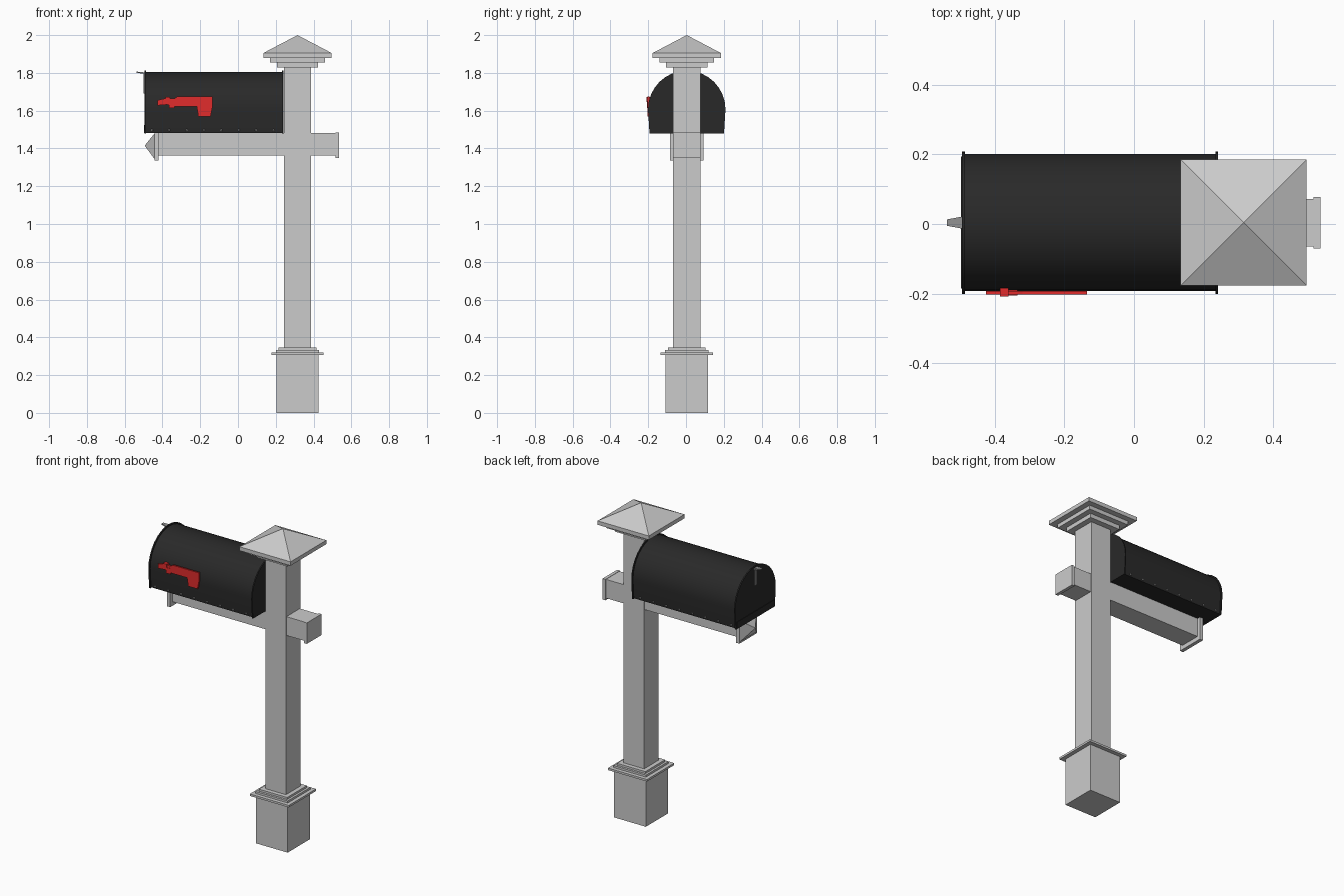
import bpy, bmesh, math
from mathutils import Matrix, Vector

if "Cube" in bpy.data.objects:
    bpy.data.objects.remove(bpy.data.objects["Cube"])

PX, CY = 0.315, 0.004   # post centre


def material(name, rgb):
    m = bpy.data.materials.new(name)
    m.diffuse_color = (*rgb, 1)
    m.use_nodes = True
    m.node_tree.nodes["Principled BSDF"].inputs["Base Color"].default_value = m.diffuse_color
    return m


BLACK = material("black_metal", (0.022, 0.022, 0.022))
RED = material("red_paint", (0.75, 0.025, 0.025))
STEEL = material("steel", (0.3, 0.3, 0.3))


def finish(name, bm, mat=None, smooth=False):
    bmesh.ops.recalc_face_normals(bm, faces=bm.faces)
    me = bpy.data.meshes.new(name)
    bm.to_mesh(me)
    bm.free()
    ob = bpy.data.objects.new(name, me)
    bpy.context.collection.objects.link(ob)
    if mat:
        me.materials.append(mat)
    if smooth:
        bpy.ops.object.select_all(action='DESELECT')
        ob.select_set(True)
        bpy.context.view_layer.objects.active = ob
        bpy.ops.object.shade_smooth_by_angle(angle=math.radians(30))
    return ob


def box(name, x, y, z, mat=None):
    bm = bmesh.new()
    size = [b - a for a, b in (x, y, z)]
    mid = [(a + b) / 2 for a, b in (x, y, z)]
    bmesh.ops.create_cube(bm, size=1, matrix=Matrix.Translation(mid) @ Matrix.Diagonal((*size, 1)))
    return finish(name, bm, mat)


def slab(name, half, z0, z1):
    return box(name, (PX - half, PX + half), (CY - half, CY + half), (z0, z1))


def pyramid(name, base, tip):
    bm = bmesh.new()
    vs = [bm.verts.new(p) for p in base]
    top = bm.verts.new(tip)
    bm.faces.new(vs)
    for i in range(4):
        bm.faces.new((vs[i], vs[(i + 1) % 4], top))
    return finish(name, bm)


def prism(name, points, offset, mat, smooth=False):
    bm = bmesh.new()
    face = bm.faces.new([bm.verts.new(p) for p in points])
    out = bmesh.ops.extrude_face_region(bm, geom=[face])
    moved = [v for v in out["geom"] if isinstance(v, bmesh.types.BMVert)]
    bmesh.ops.translate(bm, verts=moved, vec=Vector(offset))
    return finish(name, bm, mat, smooth)


# Post, base and stepped trims
slab("post", 0.0725, 0.3, 1.84)
slab("base", 0.112, 0, 0.31)
for i, (half, z0, z1) in enumerate([(0.138, 0.306, 0.319), (0.114, 0.319, 0.332), (0.1, 0.332, 0.345)]):
    slab(f"base_trim_{i + 1}", half, z0, z1)
for i, (half, z0, z1) in enumerate([(0.109, 1.828, 1.855), (0.145, 1.855, 1.88), (0.181, 1.88, 1.905)]):
    slab(f"cap_step_{i + 1}", half, z0, z1)
h = 0.181
pyramid("cap_roof", [(PX + sx * h, CY + sy * h, 1.905) for sx, sy in ((-1, -1), (1, -1), (1, 1), (-1, 1))],
        (PX, CY, 2.0))

# Support arm with end plates and pointed tip
box("support_arm", (-0.425, 0.52), (CY - 0.068, CY + 0.068), (1.362, 1.482))
box("rear_end_plate", (0.516, 0.536), (CY - 0.074, CY + 0.074), (1.35, 1.484))
box("front_end_plate", (-0.443, -0.42), (CY - 0.089, CY + 0.089), (1.335, 1.482))
pyramid("arm_tip", [(-0.443, CY + sy * 0.082, z) for sy, z in ((-1, 1.345), (1, 1.345), (1, 1.478), (-1, 1.478))],
        (-0.494, CY, 1.415))


# Arched mailbox shell with raised rims
def arch(x, grow=0.0):
    r = 0.197 + grow
    pts = [(x, CY - 0.189 - grow, 1.483 - grow / 2)]
    for i in range(17):
        a = math.pi * (1 - i / 16)
        pts.append((x, CY + r * math.cos(a), 1.607 + r * math.sin(a)))
    return pts + [(x, CY + 0.189 + grow, 1.483 - grow / 2)]


prism("mailbox_body", arch(-0.487), (0.724, 0, 0), BLACK, True)
prism("door", arch(-0.494, 0.008), (0.008, 0, 0), BLACK, True)
prism("back_rim", arch(0.234, 0.008), (0.007, 0, 0), BLACK, True)
box("door_hinge_strip", (-0.497, -0.49), (CY - 0.19, CY + 0.19), (1.481, 1.525), BLACK)

# Door latch
prism("latch_tab", [(-0.49, CY - 0.018, 1.795), (-0.538, CY - 0.009, 1.8),
                    (-0.538, CY + 0.009, 1.8), (-0.49, CY + 0.018, 1.795)], (0, 0, 0.007), STEEL)
box("latch_strap", (-0.499, -0.492), (CY - 0.01, CY + 0.01), (1.69, 1.797), STEEL)

# Rivets along both lower edges
bm = bmesh.new()
for i in range(8):
    for s in (-1, 1):
        bmesh.ops.create_uvsphere(bm, u_segments=8, v_segments=6, radius=0.006,
                                  matrix=Matrix.Translation((-0.456 + i * 0.092, CY + s * 0.19, 1.497)))
finish("rivets", bm, STEEL, True)

# Signal flag
outline = [(-0.425, 1.628), (-0.425, 1.655), (-0.395, 1.663), (-0.335, 1.665), (-0.32, 1.675),
           (-0.135, 1.675), (-0.135, 1.62), (-0.145, 1.57), (-0.21, 1.57), (-0.218, 1.622),
           (-0.335, 1.622), (-0.375, 1.632)]
prism("flag", [(x, -0.192, z) for x, z in outline], (0, -0.011, 0), RED)
box("flag_pivot", (-0.385, -0.36), (-0.208, -0.184), (1.645, 1.672), RED)
box("flag_stop", (-0.365, -0.335), (-0.206, -0.19), (1.614, 1.65), RED)
